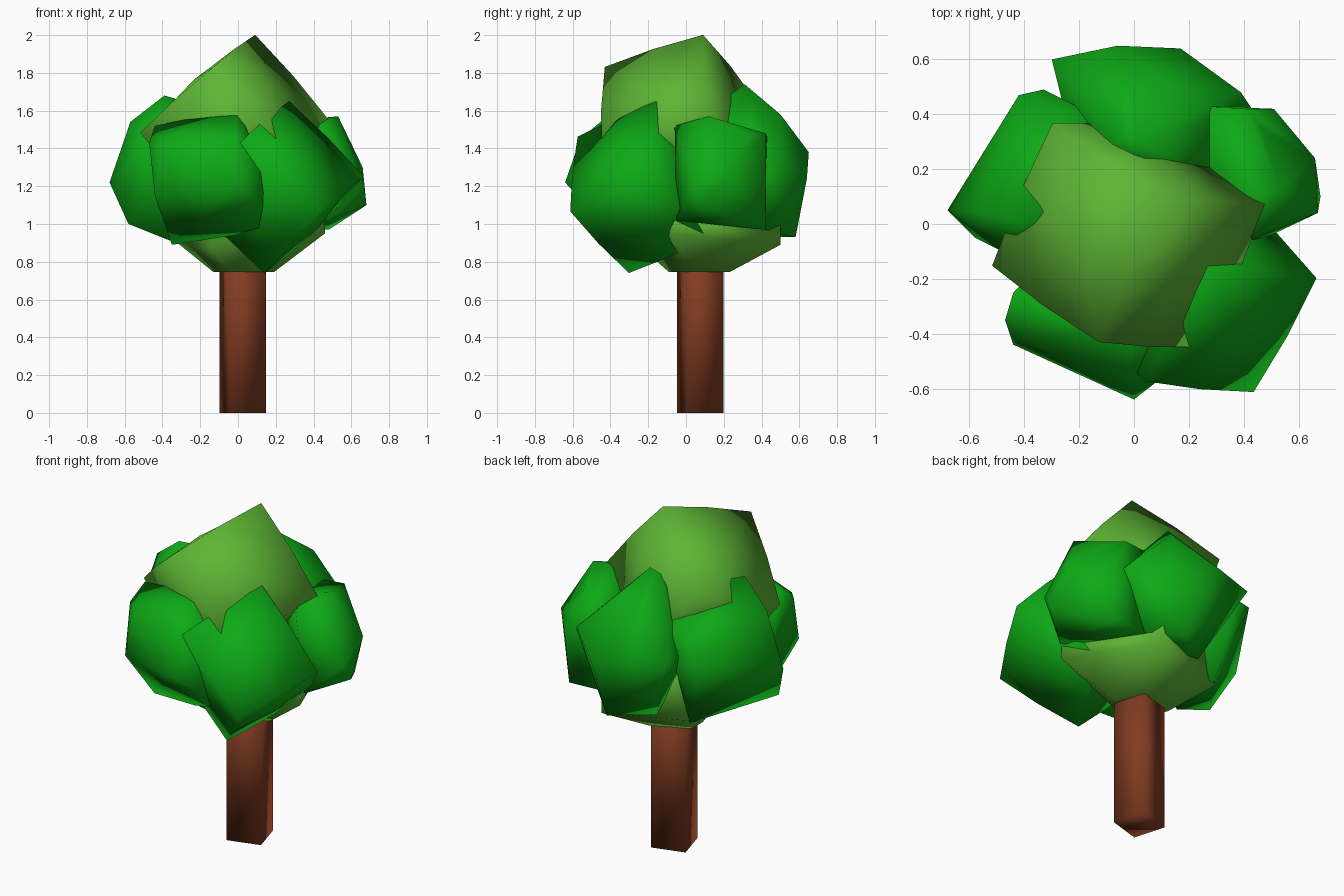
import bpy, bmesh, math
from mathutils import Vector, Matrix

if "Cube" in bpy.data.objects:
    bpy.data.objects.remove(bpy.data.objects["Cube"])


def material(name, color):
    m = bpy.data.materials.new(name)
    m.diffuse_color = (*color, 1)
    m.use_nodes = True
    m.node_tree.nodes["Principled BSDF"].inputs["Base Color"].default_value = m.diffuse_color
    return m


BARK = material("bark", (0.22, 0.045, 0.015))
DARK = material("dark_leaves", (0.004, 0.40, 0.008))
LIGHT = material("light_leaves", (0.11, 0.46, 0.035))


def finish(name, bm, mat):
    """Link the mesh as a fully smooth-shaded object."""
    bmesh.ops.recalc_face_normals(bm, faces=bm.faces[:])
    for f in bm.faces:
        f.smooth = True
    me = bpy.data.meshes.new(name)
    bm.to_mesh(me)
    bm.free()
    me.materials.append(mat)
    bpy.context.collection.objects.link(bpy.data.objects.new(name, me))


def clump(name, points, mat):
    """Faceted leaf clump: hull of its corner points."""
    bm = bmesh.new()
    for p in points:
        bm.verts.new(p)
    bmesh.ops.convex_hull(bm, input=bm.verts[:])
    loose = [v for v in bm.verts if not v.link_faces]
    bmesh.ops.delete(bm, geom=loose, context='VERTS')
    finish(name, bm, mat)


def block(name, center, size, x_axis, y_axis, mat):
    """Tilted cube with slightly swollen faces."""
    x = Vector(x_axis).normalized()
    z = x.cross(Vector(y_axis)).normalized()
    rot = Matrix((x, z.cross(x), z)).transposed()
    bm = bmesh.new()
    bmesh.ops.create_cube(bm, size=1)
    bmesh.ops.subdivide_edges(bm, edges=bm.edges[:], cuts=1, use_grid_fill=True)
    for v in bm.verts:
        swell = (1, 1.025, 1.1)[sum(abs(c) < 0.01 for c in v.co)]
        local = Vector([a * b * swell for a, b in zip(v.co, size)])
        v.co = Vector(center) + rot @ local
    finish(name, bm, mat)


# Trunk: four-sided post, turned about its axis
bm = bmesh.new()
bmesh.ops.create_cone(bm, cap_ends=True, segments=4, radius1=0.14, radius2=0.14, depth=0.95)
corner = bm.verts[:][0].co
turn = math.radians(61) - math.atan2(corner.y, corner.x)
bmesh.ops.rotate(bm, verts=bm.verts[:], cent=(0, 0, 0), matrix=Matrix.Rotation(turn, 3, 'Z'))
bmesh.ops.translate(bm, verts=bm.verts[:], vec=(0.025, 0.075, 0.475))
finish("trunk", bm, BARK)

# Crown top and the clump at the front right
block("crown_top", (-0.02, -0.04, 1.52), (0.59, 0.59, 0.59),
      (0.373, 0.881, 0.288), (-0.657, 0.471, -0.589), LIGHT)
block("leaves_front_right", (0.205, -0.23, 1.195), (0.51, 0.56, 0.54),
      (0.45, 0.816, 0.367), (0.714, -0.05, -0.698), DARK)

# Crown underside
clump("crown_base", [
    (-0.13, 0.13, .745), (0.08, 0.23, .745), (0.19, 0.03, .745), (-0.03, -0.09, .745),
    (0.46, -0.07, 0.95), (0.21, 0.50, 0.89), (-0.32, 0.30, 0.90), (-0.14, -0.22, 0.86),
    (0.46, -0.06, 1.03), (0.21, 0.50, 1.07), (-0.32, 0.30, 1.15), (-0.14, -0.26, 1.1),
    (0.2, 0.0, 1.35), (0.1, 0.25, 1.35), (-0.1, 0.15, 1.35), (0, -0.08, 1.35)], LIGHT)

# Ring of dark clumps
clump("leaves_front_left", [
    (-.44, -.44, 1.15), (-.47, -.35, 1.43), (-.44, -.25, 1.52), (0, -.37, 1.61),
    (0, -.64, 1.22), (-.35, -.29, .89), (.11, -.42, .98), (.13, -.5, 1.08),
    (-.02, -.56, 1.45), (-.4, -.43, 1.42), (-.3, -.1, 1.2), (.1, -.2, 1.3),
    (-.02, -.38, .94), (.14, -.53, 1.28)], DARK)
clump("leaves_right", [
    (.26, .43, 1.46), (.41, .42, 1.48), (.47, .34, 1.47), (.51, .42, 1.25),
    (.48, .42, .97), (.22, .4, .97), (.66, .24, 1.3), (.68, .1, 1.1),
    (.67, .04, 1.2), (.53, .12, 1.57), (.42, .08, 1.56), (.42, -.06, 1.52),
    (.48, -.05, 1.02), (.25, .1, 1.4), (.3, .1, 1.0)], DARK)
clump("leaves_back", [
    (-.3, .6, 1.35), (-.06, .65, 1.38), (.17, .64, 1.24), (.39, .48, 1.35),
    (.43, .42, 1.3), (.02, .31, 1.74), (-.05, .31, 1.72), (.15, .5, 1.58),
    (.12, .58, .93), (-.1, .42, .93), (.35, .3, 1.0), (-.2, .2, 1.3), (.3, .1, 1.4),
    (.05, .2, 1.66)], DARK)
clump("leaves_left", [
    (-.39, 0, 1.68), (-.32, .05, 1.66), (-.57, .05, 1.54), (-.68, .05, 1.22),
    (-.58, -.05, 1.0), (-.27, .35, .9), (-.42, .47, 1.35), (-.33, .49, 1.35),
    (-.11, .38, 1.5), (-.48, -.1, 1.4), (-.33, -.03, .9), (-.1, 0, 1.1),
    (-.05, .2, 1.3)], DARK)
